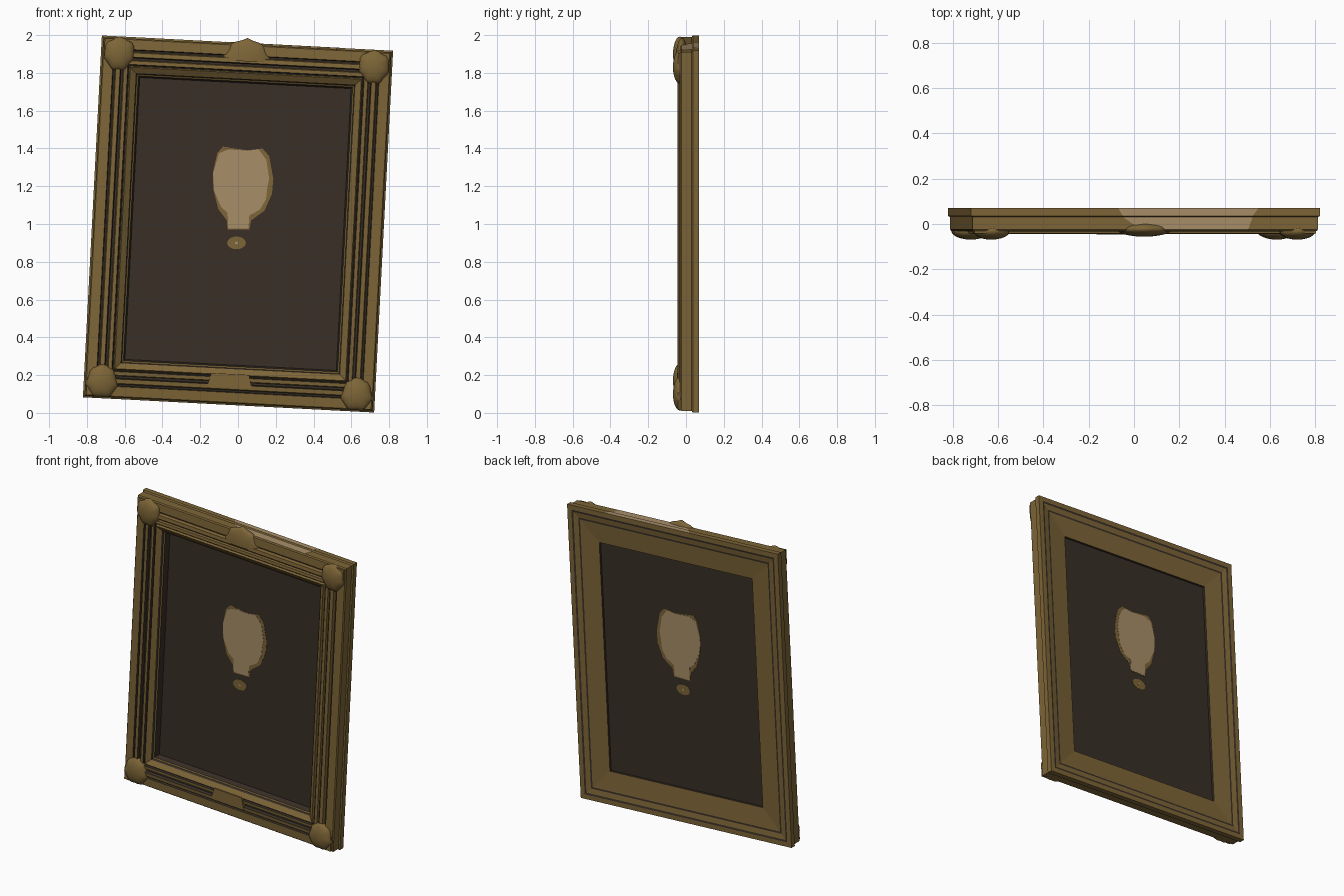
import bpy, bmesh, math
from mathutils import Matrix, Vector

cube = bpy.data.objects.get("Cube")
if cube:
    bpy.data.objects.remove(cube)

TILT = Matrix.Translation((0, 0, 1)) @ Matrix.Rotation(math.radians(3), 4, 'Y')
HALF_W, HALF_H = 0.772, 0.959


def material(name, colour):
    m = bpy.data.materials.new(name)
    m.use_nodes = True
    m.diffuse_color = (*colour, 1)
    bsdf = m.node_tree.nodes["Principled BSDF"]
    bsdf.inputs["Base Color"].default_value = (*colour, 1)
    bsdf.inputs["Roughness"].default_value = 0.8
    return m


GOLD = material("antique gold", (0.205, 0.130, 0.038))
DARK = material("dark brown", (0.040, 0.028, 0.019))
TAN = material("pale tan", (0.390, 0.270, 0.140))


def finish(name, bm, mats, matrix=TILT, smooth=False):
    bmesh.ops.recalc_face_normals(bm, faces=bm.faces)
    mesh = bpy.data.meshes.new(name)
    bm.to_mesh(mesh)
    bm.free()
    ob = bpy.data.objects.new(name, mesh)
    bpy.context.collection.objects.link(ob)
    for m in mats:
        mesh.materials.append(m)
    ob.matrix_world = matrix
    if smooth:
        bpy.ops.object.select_all(action='DESELECT')
        ob.select_set(True)
        bpy.context.view_layer.objects.active = ob
        bpy.ops.object.shade_smooth_by_angle(angle=math.radians(50))
    return ob


def plate(name, outline, y, thick, mat, matrix=TILT):
    """Extrude an (x, z) outline along y, centred on y."""
    bm = bmesh.new()
    face = bm.faces.new([bm.verts.new((x, y - thick / 2, z)) for x, z in outline])
    ext = bmesh.ops.extrude_face_region(bm, geom=[face])
    new = [v for v in ext["geom"] if isinstance(v, bmesh.types.BMVert)]
    bmesh.ops.translate(bm, verts=new, vec=(0, thick, 0))
    return finish(name, bm, [mat], matrix)


# Moulded frame: (inset, y, colour of the band that follows: 0 gold, 1 dark)
profile = [
    (0, .07, 0), (0, .036, 0), (.008, .03, 0), (.008, -.024, 0), (.014, -.031, 0),
    (.066, -.034, 1), (.070, -.022, 1), (.078, -.022, 0), (.083, -.042, 0),
    (.106, -.045, 1), (.111, -.025, 1), (.122, -.025, 0), (.126, -.038, 0),
    (.145, -.040, 1), (.149, -.028, 1), (.154, -.028, 0), (.160, -.042, 0),
    (.190, -.022, 1), (.196, -.010, 0), (.204, -.006, 1), (.212, .028, 1),
    (.212, .052, 0), (.085, .062, 1), (.074, .063, 0), (.042, .068, 1), (.030, .07, 0),
]
bm = bmesh.new()
rings = []
for d, y, _ in profile:
    w, h = HALF_W - d, HALF_H - d
    rings.append([bm.verts.new((sx * w, y, sz * h))
                  for sx, sz in ((-1, -1), (1, -1), (1, 1), (-1, 1))])
for i, (_, _, colour) in enumerate(profile):
    a, b = rings[i], rings[(i + 1) % len(rings)]
    for k in range(4):
        n = (k + 1) % 4
        bm.faces.new((a[k], a[n], b[n], b[k])).material_index = colour
finish("moulded_frame", bm, [GOLD, DARK])

# Picture panel inside the frame
pw, ph = HALF_W - .208, HALF_H - .208
plate("picture_panel", [(-pw, -ph), (pw, -ph), (pw, ph), (-pw, ph)], .035, .004, DARK)

# Painted head shape, seen on both sides of the panel
head_edge = [(-.055, .97), (.06, .97), (.07, 1.02), (.14, 1.07), (.18, 1.16), (.187, 1.24),
             (.165, 1.36), (.13, 1.40), (.05, 1.39), (-.08, 1.41), (-.11, 1.375),
             (-.133, 1.27), (-.13, 1.18), (-.105, 1.08), (-.06, 1.02)]
head_fill = [(-.052, .975), (.055, .975), (.06, 1.045), (.115, 1.075), (.148, 1.13),
             (.155, 1.19), (.165, 1.24), (.15, 1.34), (.11, 1.395), (.05, 1.388), (-.05, 1.395),
             (-.10, 1.375), (-.132, 1.27), (-.128, 1.18), (-.09, 1.09), (-.055, 1.06)]
FLAT = Matrix.Identity(4)
plate("head_edge", head_edge, .035, .007, GOLD, FLAT)
plate("head_fill", head_fill, .035, .0095, TAN, FLAT)


def oval(cx, cz, rx, rz, n):
    return [(cx + rx * math.cos(2 * math.pi * i / n), cz + rz * math.sin(2 * math.pi * i / n))
            for i in range(n)]


plate("collar_spot", oval(-.008, .9, .05, .034, 14), .035, .007, GOLD, FLAT)
plate("collar_dot", oval(-.008, .9, .009, .007, 8), .035, .0095, TAN, FLAT)


def ornament(name, centre, size, lobes, taper, half=False):
    """Flattened dome with shallow ribs, tapering towards its lower end."""
    bm = bmesh.new()
    bmesh.ops.create_uvsphere(bm, u_segments=24, v_segments=12, radius=1)
    for v in bm.verts:
        x, z, out = v.co.x, v.co.y, v.co.z
        rib = 1 + .05 * math.cos(lobes * math.atan2(x, z)) * math.hypot(x, z)
        width = 1 + taper * z
        if half:
            z = max(z, 0)
        v.co = Vector((x * rib * width * size[0], -out * size[1], z * rib * size[2])) + Vector(centre)
    bmesh.ops.remove_doubles(bm, verts=bm.verts, dist=.0001)
    bmesh.ops.dissolve_degenerate(bm, edges=bm.edges, dist=.0001)
    return finish(name, bm, [GOLD], smooth=True)


# Corner shells, each with a small leaf reaching into the corner
for side, sx in (("left", 1), ("right", -1)):
    for level, sz in (("upper", 1), ("lower", -1)):
        ornament(f"{level}_{side}_corner_shell", (sx * .676, -.032, sz * .866),
                 (.081, .037, .088), 7, .14 * sz)
        leaf = [(sx * .66, sz * .945), (sx * .755, sz * .945), (sx * .755, sz * .85), (sx * .70, sz * .87)]
        plate(f"{level}_{side}_corner_leaf", leaf, -.036, .012, GOLD)

# Middle ornaments on the top and bottom rails
ornament("top_crest", (0, -.022, .862), (.122, .034, .118), 9, 0, half=True)
plate("bottom_tablet", [(-.12, -.868), (.12, -.868), (.10, -.795), (-.10, -.795)], -.036, .022, GOLD)


# Pale worn patch on the top edge, one strip per step of the frame
def worn_strip(name, corners, z):
    bm = bmesh.new()
    face = bm.faces.new([bm.verts.new((x, y, z)) for x, y in corners])
    ext = bmesh.ops.extrude_face_region(bm, geom=[face])
    bmesh.ops.translate(bm, verts=[v for v in ext["geom"] if isinstance(v, bmesh.types.BMVert)],
                        vec=(0, 0, .003))
    finish(name, bm, [TAN])


worn_strip("worn_back_strip", [(-.12, .07), (.50, .07), (.475, .036), (-.10, .036)], HALF_H - .002)
worn_strip("worn_front_strip", [(-.10, .032), (.475, .032), (.455, -.024), (-.02, -.024)], HALF_H - .010)
